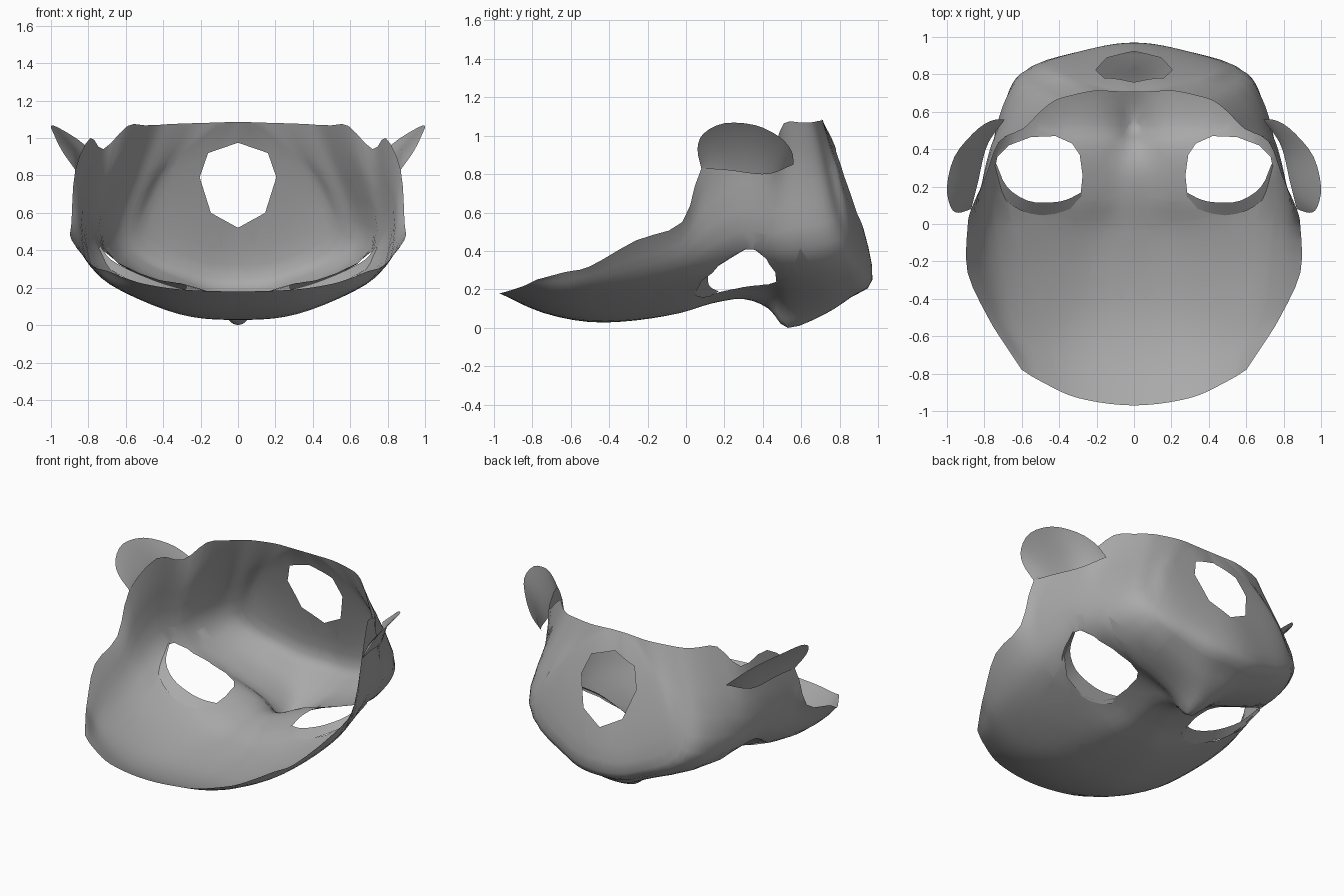
import bpy
import bmesh
from mathutils import Vector

default_cube = bpy.data.objects.get("Cube")
if default_cube:
    bpy.data.objects.remove(default_cube, do_unlink=True)

grey = bpy.data.materials.new("plain grey")
grey.use_nodes = True
grey_value = (0.4, 0.4, 0.4, 1)
grey.diffuse_color = grey_value
grey.node_tree.nodes["Principled BSDF"].inputs["Base Color"].default_value = grey_value


def spline(points, steps, first_ghost=None):
    """Smooth curve passing through every guide point."""
    points = [Vector(p) for p in points]
    start = first_ghost or points[0] * 2 - points[1]
    padded = [start] + points + [points[-1] * 2 - points[-2]]
    result = []
    for a, b, c, d in zip(padded, padded[1:], padded[2:], padded[3:]):
        for i in range(steps):
            t = i / steps
            result.append(b + (c - a) * t / 2
                          + (a * 2 - b * 5 + c * 4 - d) * t**2 / 2
                          + (b * 3 - a - c * 3 + d) * t**3 / 2)
    return result + [points[-1]]


def loft(bm, rows):
    """Skin a list of equally long rows with quads."""
    grid = [[bm.verts.new(p) for p in row] for row in rows]
    for low, high in zip(grid, grid[1:]):
        for i in range(len(low) - 1):
            bm.faces.new((low[i], low[i + 1], high[i + 1], high[i]))


def carve(bm, outline, axes, region):
    """Cut a convex opening, seen along the axis left out of axes."""
    u, v = axes
    size = len(outline)
    middle = [sum(p[k] for p in outline) / size for k in (0, 1)]
    inside = [f for f in bm.faces if region(f.calc_center_median())]
    for p, q in zip(outline, outline[1:] + outline[:1]):
        origin, normal = Vector(), Vector()
        origin[u], origin[v] = p
        normal[u], normal[v] = q[1] - p[1], p[0] - q[0]
        centre = Vector()
        centre[u], centre[v] = middle
        if normal.dot(centre - origin) > 0:
            normal.negate()
        parts = set(inside)
        for f in inside:
            parts.update(f.edges)
            parts.update(f.verts)
        cut = bmesh.ops.bisect_plane(bm, geom=list(parts), dist=1e-5,
                                     plane_co=origin, plane_no=normal)
        pieces = {g for g in cut["geom"] if isinstance(g, bmesh.types.BMFace)}
        pieces.update(f for f in inside if f.is_valid)
        inside = [f for f in pieces
                  if normal.dot(f.calc_center_median() - origin) < 0]
    bmesh.ops.delete(bm, geom=inside, context="FACES")


def finish(name, bm):
    """Make a smooth object mirrored across the middle."""
    bmesh.ops.recalc_face_normals(bm, faces=bm.faces)
    mesh = bpy.data.meshes.new(name)
    bm.to_mesh(mesh)
    bm.free()
    mesh.materials.append(grey)
    obj = bpy.data.objects.new(name, mesh)
    bpy.context.collection.objects.link(obj)
    mesh.shade_smooth()
    mirror = obj.modifiers.new("both sides", "MIRROR")
    mirror.use_clip = True
    return obj


# Guide curves of the mask shell, each running from forehead to chin
centre_line = [(0, y, z) for y, z in (
    (-.97, .18), (-.75, .08), (-.5, .03), (-.25, .04), (-.03, .08),
    (.14, .13), (.3, .15), (.43, .1), (.53, 0), (.72, .07), (.86, .16),
    (.97, .25), (.92, .53), (.79, .9), (.705, 1.085))]
nose_flank = [
    (.3, -.93, .19), (.32, -.72, .1), (.32, -.5, .06), (.3, -.25, .07),
    (.25, -.03, .1), (.2, .12, .15), (.2, .3, .19), (.18, .44, .18),
    (.16, .53, .12), (.2, .7, .14), (.24, .83, .2), (.26, .93, .29),
    (.2, .9, .54), (.1, .79, .91), (.02, .705, 1.085)]
cheek_line = [
    (.5, -.84, .22), (.58, -.66, .19), (.65, -.5, .2), (.7, -.25, .23),
    (.73, -.03, .28), (.75, .12, .34), (.745, .3, .41), (.72, .43, .4),
    (.71, .55, .41), (.68, .68, .43), (.63, .78, .46), (.55, .83, .5),
    (.43, .82, .72), (.17, .75, .99), (.04, .705, 1.085)]
rim_line = [
    (.6, -.78, .25), (.7, -.63, .29), (.78, -.5, .32), (.89, -.26, .455),
    (.89, -.02, .55), (.87, .08, .83), (.79, .26, 1), (.72, .44, .94),
    (.59, .51, 1.065), (.5, .6, 1.068), (.43, .655, 1.07),
    (.36, .68, 1.075), (.22, .71, 1.08), (.11, .708, 1.083),
    (.06, .705, 1.085)]

# Mask shell
shell = bmesh.new()
guides = [spline(line, 3) for line in (centre_line, nose_flank, cheek_line, rim_line)]
rows = []
for station in zip(*guides):
    ghost = station[1].copy()
    ghost.x *= -1
    rows.append(spline(station, 5, ghost))
loft(shell, rows)

# Eye and mouth openings
eye_outline = [(.74, .31), (.7, .17), (.6, .08), (.45, .05), (.34, .08),
               (.285, .16), (.275, .26), (.29, .37), (.33, .43),
               (.42, .47), (.55, .465), (.67, .42), (.73, .36)]
carve(shell, eye_outline, (0, 1), lambda c: c.z < .6 and c.y < .65)
mouth_half = [(0, .975), (.16, .92), (.205, .79), (.145, .6), (0, .52)]
carve(shell, mouth_half + [(-.1, .6), (-.1, .9)], (0, 2), lambda c: c.y > .65)
finish("mask_shell", shell)

# Ears: leaves flaring out of the cheeks below the rim
ear_base = spline([(.87, .08, .83), (.835, .22, .82), (.785, .42, .8),
                   (.69, .56, .85)], 7)
ear_tip = spline([(.87, .08, .83), (.94, .06, .93), (.98, .09, 1.01),
                  (1, .2, 1.065), (.96, .36, 1.055), (.86, .485, .995),
                  (.77, .55, .92), (.69, .56, .85)], 3)
ear_middle = [(a + b) / 2 - Vector((.1, 0, 0)) * (a - b).length
              for a, b in zip(ear_base, ear_tip)]
ears = bmesh.new()
loft(ears, [ear_base, ear_middle, ear_tip])
bmesh.ops.remove_doubles(ears, verts=ears.verts, dist=1e-4)
finish("ears", ears)

# Eyelids: narrow crescents along the brow side of the eyes
lid_outer = [(.75, .31, .41), (.71, .16, .32), (.6, .07, .25),
             (.45, .045, .18), (.34, .07, .16), (.28, .12, .16)]
lid_inner = [(.735, .32, .42), (.68, .2, .35), (.57, .125, .29),
             (.45, .115, .24), (.36, .13, .21), (.28, .17, .19)]
lids = bmesh.new()
loft(lids, [spline(lid_outer, 3), spline(lid_inner, 3)])
finish("eyelids", lids)
